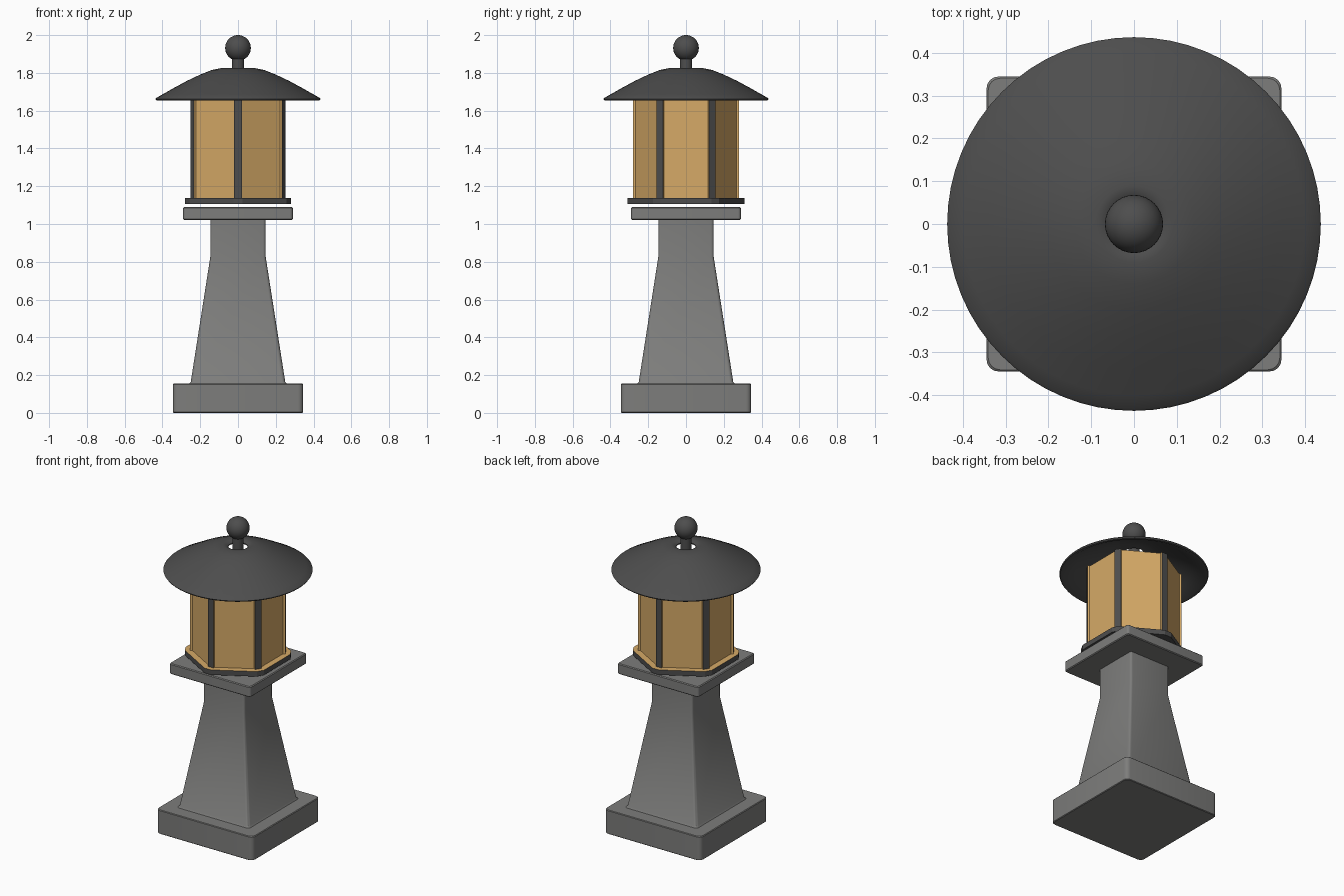
import bpy, bmesh
from math import sin, cos, pi, radians

if "Cube" in bpy.data.objects:
    bpy.data.objects.remove(bpy.data.objects["Cube"])


def material(name, rgb):
    m = bpy.data.materials.new(name)
    m.diffuse_color = (*rgb, 1)
    m.use_nodes = True
    m.node_tree.nodes["Principled BSDF"].inputs["Base Color"].default_value = m.diffuse_color
    return m


STONE = material("grey_stone", (0.205, 0.205, 0.20))
METAL = material("dark_metal", (0.075, 0.075, 0.075))
GLASS = material("amber_glass", (0.67, 0.40, 0.135))


def finish(name, bm, mats, rule=None, smooth=None):
    bmesh.ops.recalc_face_normals(bm, faces=bm.faces)
    bm.normal_update()
    if rule:
        for f in bm.faces:
            f.material_index = rule(f)
    me = bpy.data.meshes.new(name)
    bm.to_mesh(me)
    bm.free()
    for m in mats:
        me.materials.append(m)
    ob = bpy.data.objects.new(name, me)
    bpy.context.collection.objects.link(ob)
    if smooth:
        bpy.context.view_layer.objects.active = ob
        ob.select_set(True)
        bpy.ops.object.shade_smooth_by_angle(angle=radians(smooth))
        ob.select_set(False)
    return ob


def loft(name, rings, mats, caps=True, closed=False, **kw):
    """Skin a list of equal-length point rings."""
    bm = bmesh.new()
    vs = [[bm.verts.new(p) for p in r] for r in rings]
    pairs = list(zip(vs, vs[1:])) + ([(vs[-1], vs[0])] if closed else [])
    n = len(vs[0])
    for a, b in pairs:
        for i in range(n):
            j = (i + 1) % n
            bm.faces.new((a[i], a[j], b[j], b[i]))
    if caps and not closed:
        bm.faces.new(vs[0])
        bm.faces.new(vs[-1])
    return finish(name, bm, mats, **kw)


def rounded_square(h, r, z, seg=4):
    pts = []
    for k in range(4):
        a0 = k * pi / 2
        cx, cy = (h - r) * (1, -1, -1, 1)[k], (h - r) * (1, 1, -1, -1)[k]
        for s in range(seg + 1):
            a = a0 + s / seg * pi / 2
            pts.append((cx + r * cos(a), cy + r * sin(a), z))
    return pts


def circle(r, z, n=64):
    return [(r * cos(2 * pi * i / n), r * sin(2 * pi * i / n), z) for i in range(n)]


def cut_hexagon(r, w, z):
    """Hexagon with its six corners cut to flats of width w at radius r."""
    pts = []
    for k in range(6):
        a = pi / 6 + k * pi / 3
        for t in (-w / 2, w / 2):
            pts.append((r * cos(a) - t * sin(a), r * sin(a) + t * cos(a), z))
    return pts


# Stone pedestal
loft("base_slab", [rounded_square(h, 0.028, z) for h, z in
     ((0.341, 0), (0.345, 0.004), (0.345, 0.151), (0.341, 0.155))], [STONE], smooth=35)
loft("tapered_post", [rounded_square(h, r, z) for h, r, z in
     ((0.262, 0.02, 0.15), (0.25, 0.02, 0.165), (0.146, 0.014, 0.83), (0.146, 0.014, 1.03))],
     [STONE], smooth=35)
loft("post_cap", [rounded_square(h, 0.015, z) for h, z in
     ((0.285, 1.022), (0.29, 1.027), (0.29, 1.085), (0.285, 1.09))], [STONE], smooth=35)

# Lantern floor plate: dark rim, amber top
loft("lantern_plate", [cut_hexagon(0.31, 0.046, z) for z in (1.106, 1.138)],
     [METAL, GLASS], rule=lambda f: 1 if f.normal.z > 0.5 else 0)

# Amber glass body
loft("lantern_glass", [cut_hexagon(0.267, 0.04, z) for z in (1.136, 1.678)], [GLASS])

# Corner bars: dark outer faces, amber sides
bm = bmesh.new()
for k in range(6):
    a = pi / 6 + k * pi / 3
    rings = []
    for z in (1.137, 1.68):
        rings.append([bm.verts.new((r * cos(a) - t * sin(a), r * sin(a) + t * cos(a), z))
                      for r, t in ((0.25, -0.02), (0.28, -0.02), (0.28, 0.02), (0.25, 0.02))])
    lo, hi = rings
    for i in range(4):
        j = (i + 1) % 4
        bm.faces.new((lo[i], lo[j], hi[j], hi[i]))
    bm.faces.new(lo)
    bm.faces.new(hi)


def bar_rule(f):
    c, n = f.calc_center_median(), f.normal
    return 0 if n.x * c.x + n.y * c.y > 0.9 * (c.x ** 2 + c.y ** 2) ** 0.5 else 1


finish("lantern_bars", bm, [METAL, GLASS], rule=bar_rule)

# Domed roof shell with an open hole at the top
profile = [(0.056, 1.812), (0.068, 1.822), (0.09, 1.825), (0.14, 1.815), (0.20, 1.791),
           (0.27, 1.758), (0.34, 1.720), (0.40, 1.686), (0.432, 1.668), (0.437, 1.662),
           (0.432, 1.655), (0.415, 1.656), (0.34, 1.700), (0.27, 1.739), (0.20, 1.773),
           (0.14, 1.797), (0.09, 1.808), (0.058, 1.804)]
loft("domed_roof", [circle(r, z) for r, z in profile], [METAL], closed=True, smooth=50)

# Finial
loft("finial_stem", [circle(0.033, z, 32) for z in (1.80, 1.89)], [METAL], smooth=40)
bm = bmesh.new()
bmesh.ops.create_uvsphere(bm, u_segments=32, v_segments=20, radius=0.068)
bmesh.ops.translate(bm, verts=bm.verts, vec=(0, 0, 1.932))
finish("finial_ball", bm, [METAL], smooth=60)
